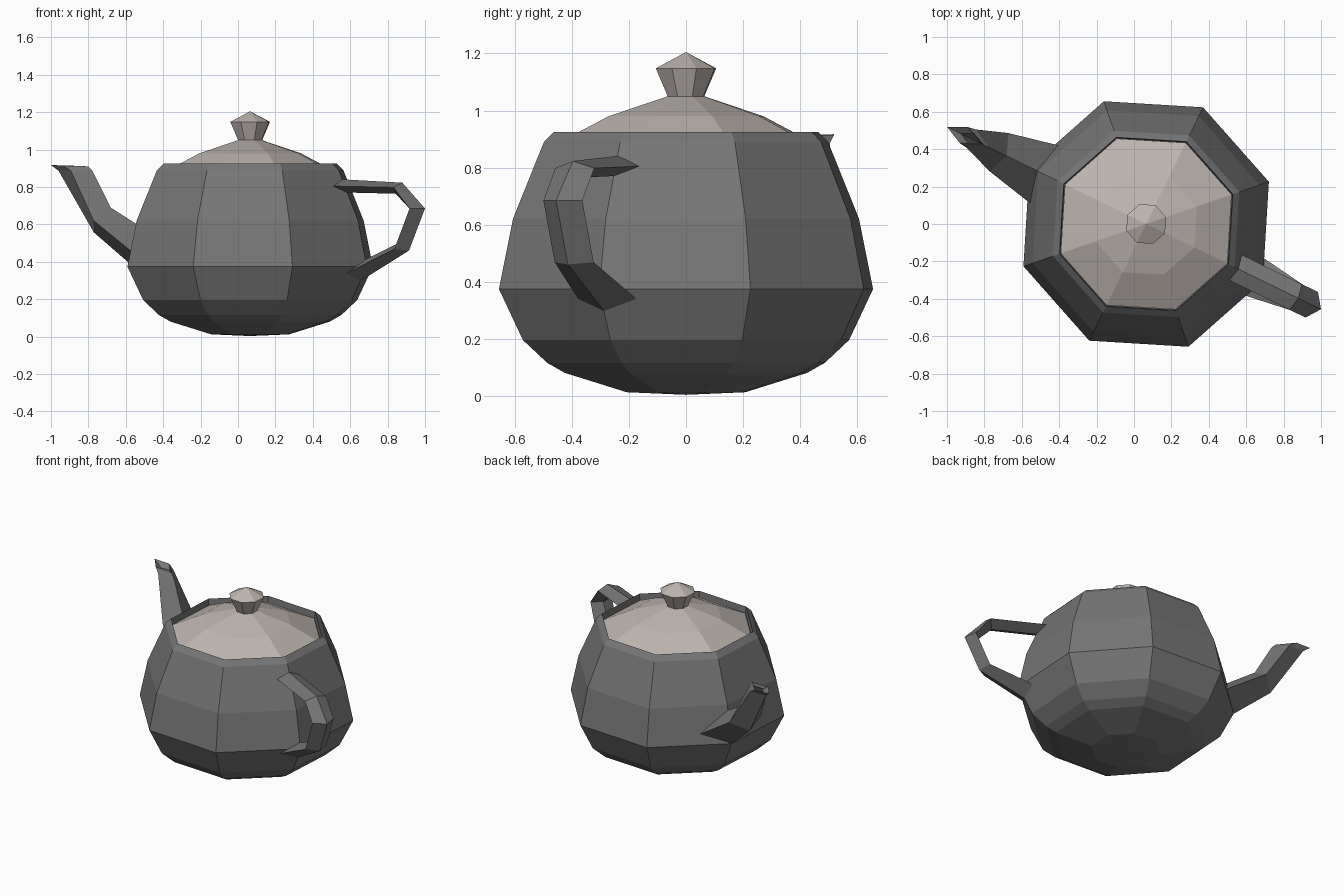
import bpy, bmesh
from math import sin, cos, radians
from mathutils import Matrix

if "Cube" in bpy.data.objects:
    bpy.data.objects.remove(bpy.data.objects["Cube"])

SIDES = 8
# Local frame: handle along +x, spout along -x, then turned into place
PLACE = Matrix.Translation((0.065, 0, 0)) @ Matrix.Rotation(radians(-26), 4, 'Z')


def material(name, color):
    m = bpy.data.materials.new(name)
    m.diffuse_color = color
    m.use_nodes = True
    m.node_tree.nodes["Principled BSDF"].inputs["Base Color"].default_value = m.diffuse_color
    return m


def loft(name, rings, mat):
    """Skin a list of closed rings of points with flat quads."""
    bm = bmesh.new()
    rows = [[bm.verts.new(p) for p in ring] for ring in rings]
    for a, b in zip(rows, rows[1:]):
        n = len(a)
        for i in range(n):
            j = (i + 1) % n
            bm.faces.new((a[i], a[j], b[j], b[i]))
    bmesh.ops.remove_doubles(bm, verts=bm.verts, dist=1e-5)
    bmesh.ops.recalc_face_normals(bm, faces=bm.faces)
    mesh = bpy.data.meshes.new(name)
    bm.to_mesh(mesh)
    bm.free()
    mesh.transform(PLACE)
    mesh.materials.append(mat)
    ob = bpy.data.objects.new(name, mesh)
    bpy.context.collection.objects.link(ob)
    return ob


def lathe(name, profile, mat):
    """Revolve (radius, height) points into an octagonal shell."""
    angles = [radians(360 / SIDES * k) for k in range(SIDES)]
    return loft(name, [[(r * cos(a), r * sin(a), z) for a in angles]
                       for r, z in profile], mat)


def diamond(outer, side, inner, w):
    """Four-sided tube section in the plane of the handle and spout."""
    return [(outer[0], 0, outer[1]), (side[0], w, side[1]),
            (inner[0], 0, inner[1]), (side[0], -w, side[1])]


dark = material("dark_grey", (0.18, 0.18, 0.18, 1))
beige = material("warm_beige", (0.51, 0.46, 0.43, 1))

# Pot body, from the base up and over the rim
lathe("body", [(0, 0.003), (0.22, 0.012), (0.45, 0.08), (0.515, 0.115),
               (0.605, 0.195), (0.694, 0.374), (0.642, 0.62), (0.527, 0.89),
               (0.49, 0.925), (0.485, 0.88)], dark)

# Lid and its faceted knob
lathe("lid", [(0.483, 0.882), (0.287, 0.98), (0.068, 1.05)], beige)
lathe("lid_knob", [(0.068, 1.05), (0.112, 1.148), (0, 1.205)], beige)

# Handle loop, both ends sunk into the body
loft("handle", [
    diamond((0.52, 0.842), (0.51, 0.805), (0.50, 0.772), 0.076),
    diamond((0.905, 0.823), (0.89, 0.798), (0.865, 0.764), 0.076),
    diamond((1.04, 0.685), (0.985, 0.684), (0.955, 0.68), 0.076),
    diamond((0.945, 0.46), (0.895, 0.468), (0.87, 0.495), 0.076),
    diamond((0.62, 0.277), (0.60, 0.325), (0.58, 0.365), 0.118)], dark)

# Spout, widening into the body, with a small lip at the tip
loft("spout", [
    diamond((-0.60, 0.30), (-0.57, 0.42), (-0.56, 0.535), 0.18),
    diamond((-0.93, 0.557), (-0.875, 0.62), (-0.83, 0.69), 0.114),
    diamond((-1.14, 0.887), (-1.04, 0.887), (-0.937, 0.885), 0.055),
    diamond((-1.185, 0.917), (-1.085, 0.914), (-0.965, 0.910), 0.048),
    diamond((-1.10, 0.888), (-1.045, 0.888), (-0.98, 0.888), 0.03)], dark)
